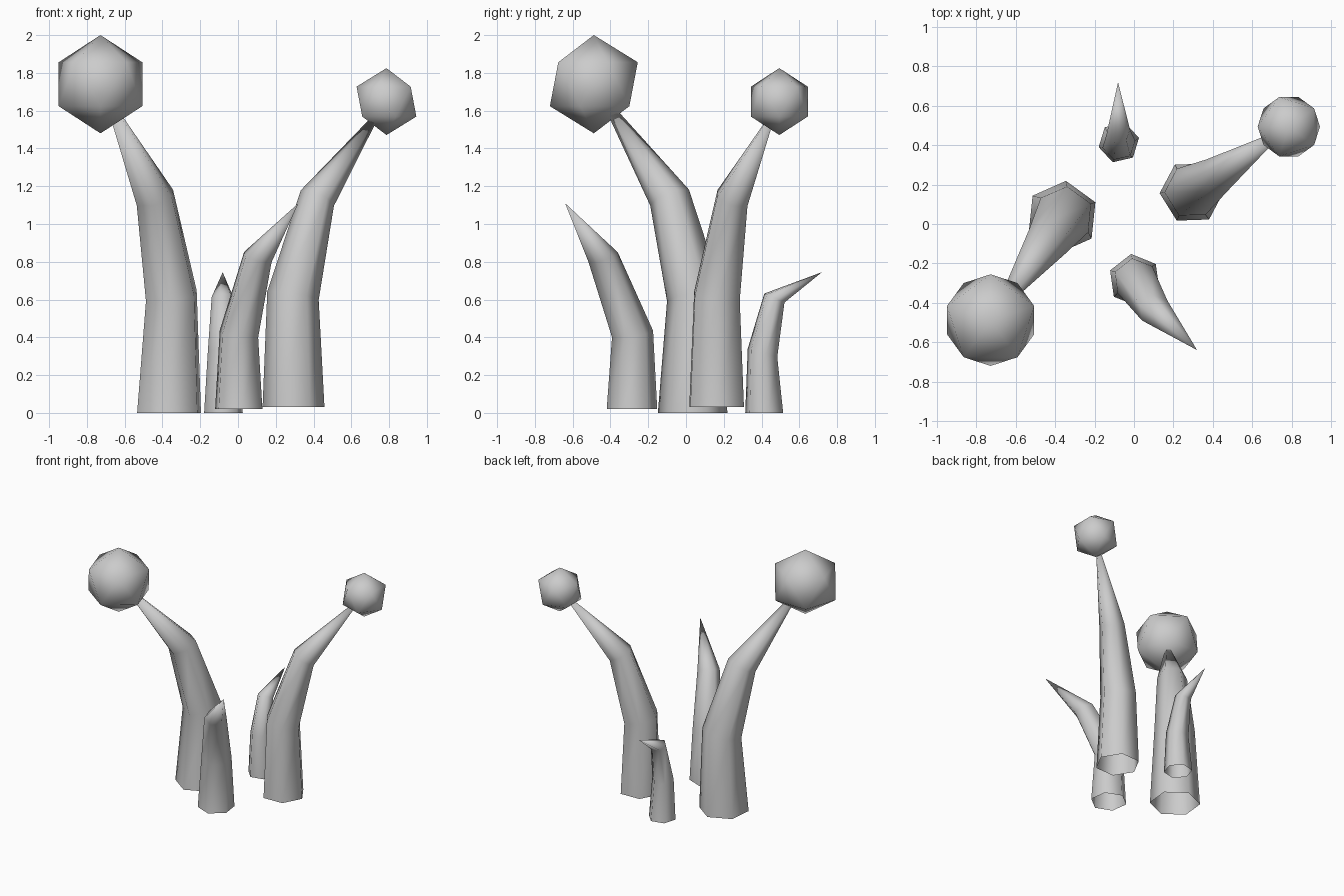
import bpy, bmesh
from math import radians, sin, cos, atan2
from mathutils import Vector

if "Cube" in bpy.data.objects:
    bpy.data.objects.remove(bpy.data.objects["Cube"])


def smooth(obj):
    for p in obj.data.polygons:
        p.use_smooth = True


# Hexagonal stalk: rings are (centre, radius, tilt towards lean), ending in a point
def stalk(name, rings, tip, first_angle):
    base = Vector(rings[0][0])
    tip = Vector(tip)
    lean = atan2(tip.y - base.y, tip.x - base.x)
    out = Vector((cos(lean), sin(lean), 0))
    side = Vector((-sin(lean), cos(lean), 0))
    bm = bmesh.new()
    loops = []
    for centre, r, tilt in rings:
        t = radians(tilt)
        axis = out * cos(t) - Vector((0, 0, sin(t)))
        loop = []
        for i in range(6):
            a = radians(first_angle + 60 * i) - lean
            loop.append(bm.verts.new(Vector(centre) + axis * (r * cos(a)) + side * (r * sin(a))))
        loops.append(loop)
    top = bm.verts.new(tip)
    for i in range(6):
        j = (i + 1) % 6
        for lo, hi in zip(loops, loops[1:]):
            bm.faces.new((lo[i], lo[j], hi[j], hi[i]))
        bm.faces.new((loops[-1][i], loops[-1][j], top))
    mesh = bpy.data.meshes.new(name)
    bm.to_mesh(mesh)
    bm.free()
    obj = bpy.data.objects.new(name, mesh)
    bpy.context.collection.objects.link(obj)
    smooth(obj)


# Twenty-sided ball on a stalk tip
def ball(name, centre, radius, turn):
    bpy.ops.mesh.primitive_ico_sphere_add(subdivisions=1, radius=radius, location=centre,
                                          rotation=(0, 0, radians(turn)))
    obj = bpy.context.object
    obj.name = name
    smooth(obj)


big_centre = (-0.728, -0.488, 1.74)
small_centre = (0.786, 0.494, 1.648)

# Tall stalks with balls
stalk("large_stalk", [((-0.365, 0.035, 0.0), 0.185, 0),
                      ((-0.353, 0.045, 0.62), 0.149, 13),
                      ((-0.44, -0.087, 1.14), 0.111, 26)], big_centre, 24)
stalk("medium_stalk", [((0.294, 0.162, 0.03), 0.164, 0),
                       ((0.291, 0.164, 0.62), 0.138, 11),
                       ((0.42, 0.246, 1.137), 0.097, 30)], small_centre, 2)
ball("large_ball", big_centre, 0.26, 90)
ball("small_ball", small_centre, 0.177, 180)

# Short pointed stalks
stalk("front_shoot", [((0.004, -0.286, 0.02), 0.135, 0),
                      ((0.005, -0.283, 0.418), 0.111, 11),
                      ((0.105, -0.439, 0.825), 0.082, 22)], (0.32, -0.64, 1.11), 38)
stalk("back_shoot", [((-0.077, 0.414, 0.0), 0.105, 0),
                     ((-0.077, 0.405, 0.318), 0.085, 16),
                     ((-0.08, 0.468, 0.608), 0.061, 24)], (-0.081, 0.72, 0.745), 13)
